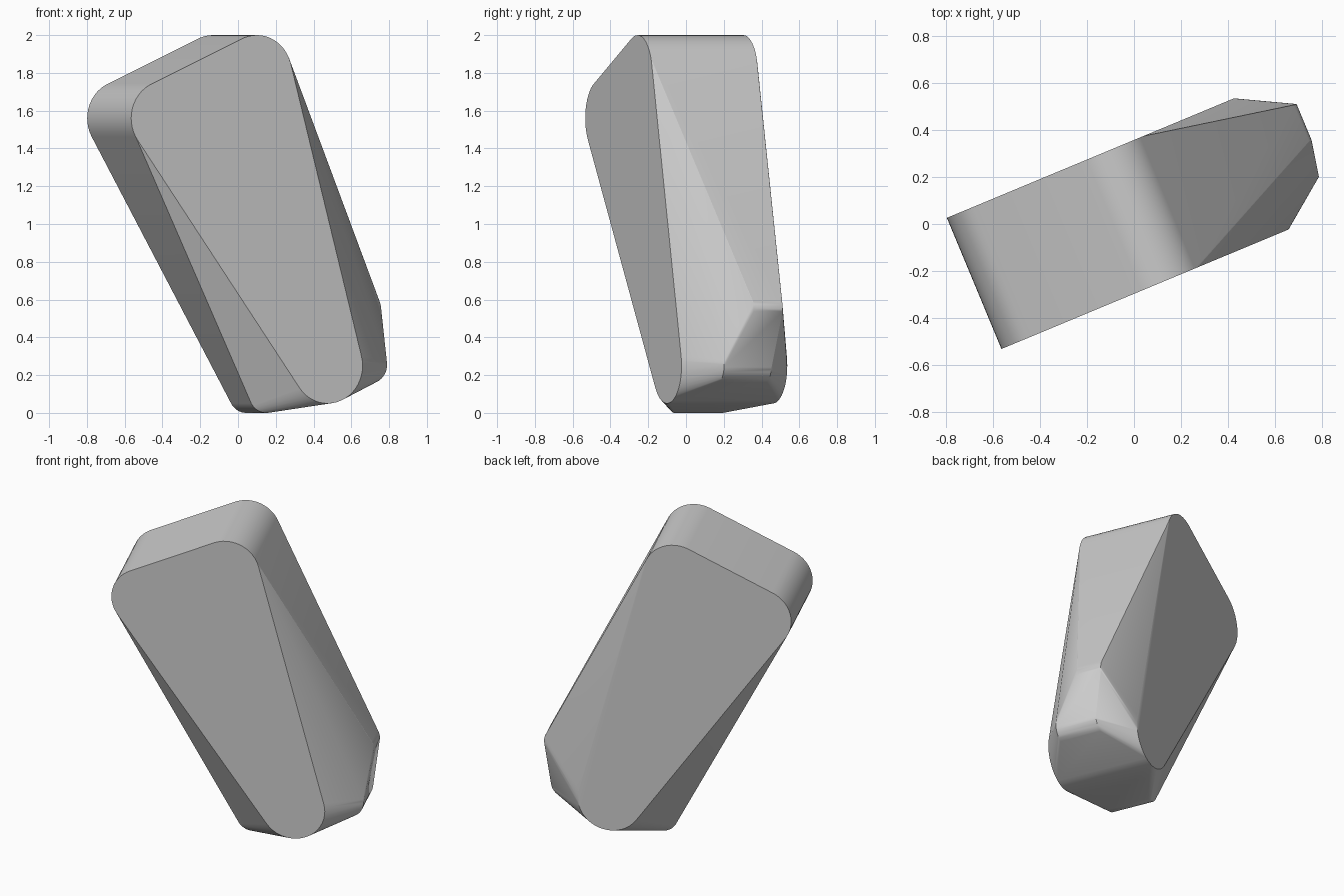
import bpy, bmesh, math
from mathutils import Vector

cube = bpy.data.objects.get("Cube")
if cube:
    bpy.data.objects.remove(cube, do_unlink=True)

# Horizontal axes of the turned body: along its width and through its depth
TURN = math.radians(22.6)
ALONG = Vector((math.cos(TURN), math.sin(TURN), 0))
DEPTH = Vector((-math.sin(TURN), math.cos(TURN), 0))
SIDES = 48


def add_disc_pair(bm, u, z, radius, near, far):
    """Two matching rings, one at each depth, that round a corner."""
    for depth in (near, far):
        for i in range(SIDES):
            a = math.tau * i / SIDES
            p = ALONG * (u + radius * math.cos(a)) + DEPTH * depth
            p.z = z + radius * math.sin(a)
            bm.verts.new(p)


bm = bmesh.new()
# Wide slab with three large rounded corners
for u, z in ((-0.527, 1.56), (-0.006, 1.80), (0.40, 0.25)):
    add_disc_pair(bm, u, z, 0.20, -0.275, 0.331)
# Narrower foot and side corners
add_disc_pair(bm, 0.115, 0.10, 0.10, -0.115, 0.163)
add_disc_pair(bm, 0.706, 0.255, 0.10, -0.117, 0.155)
add_disc_pair(bm, 0.737, 0.55, 0.10, 0.04, 0.206)

# Wrap the corners in one convex skin
hull = bmesh.ops.convex_hull(bm, input=bm.verts)
spare = {g for g in hull["geom_interior"] + hull["geom_unused"]
         if isinstance(g, bmesh.types.BMVert)}
bmesh.ops.delete(bm, geom=list(spare), context="VERTS")
bmesh.ops.dissolve_limit(bm, angle_limit=math.radians(0.3),
                         verts=bm.verts, edges=bm.edges)
bmesh.ops.recalc_face_normals(bm, faces=bm.faces)

mesh = bpy.data.meshes.new("rounded_block")
bm.to_mesh(mesh)
bm.free()
block = bpy.data.objects.new("rounded_block", mesh)
bpy.context.collection.objects.link(block)

# Plain grey surface
grey = bpy.data.materials.new("plain_grey")
grey.use_nodes = True
colour = (0.6, 0.6, 0.6, 1)
grey.diffuse_color = colour
grey.node_tree.nodes["Principled BSDF"].inputs["Base Color"].default_value = colour
mesh.materials.append(grey)

bpy.context.view_layer.objects.active = block
block.select_set(True)
bpy.ops.object.shade_smooth_by_angle(angle=math.radians(30))
